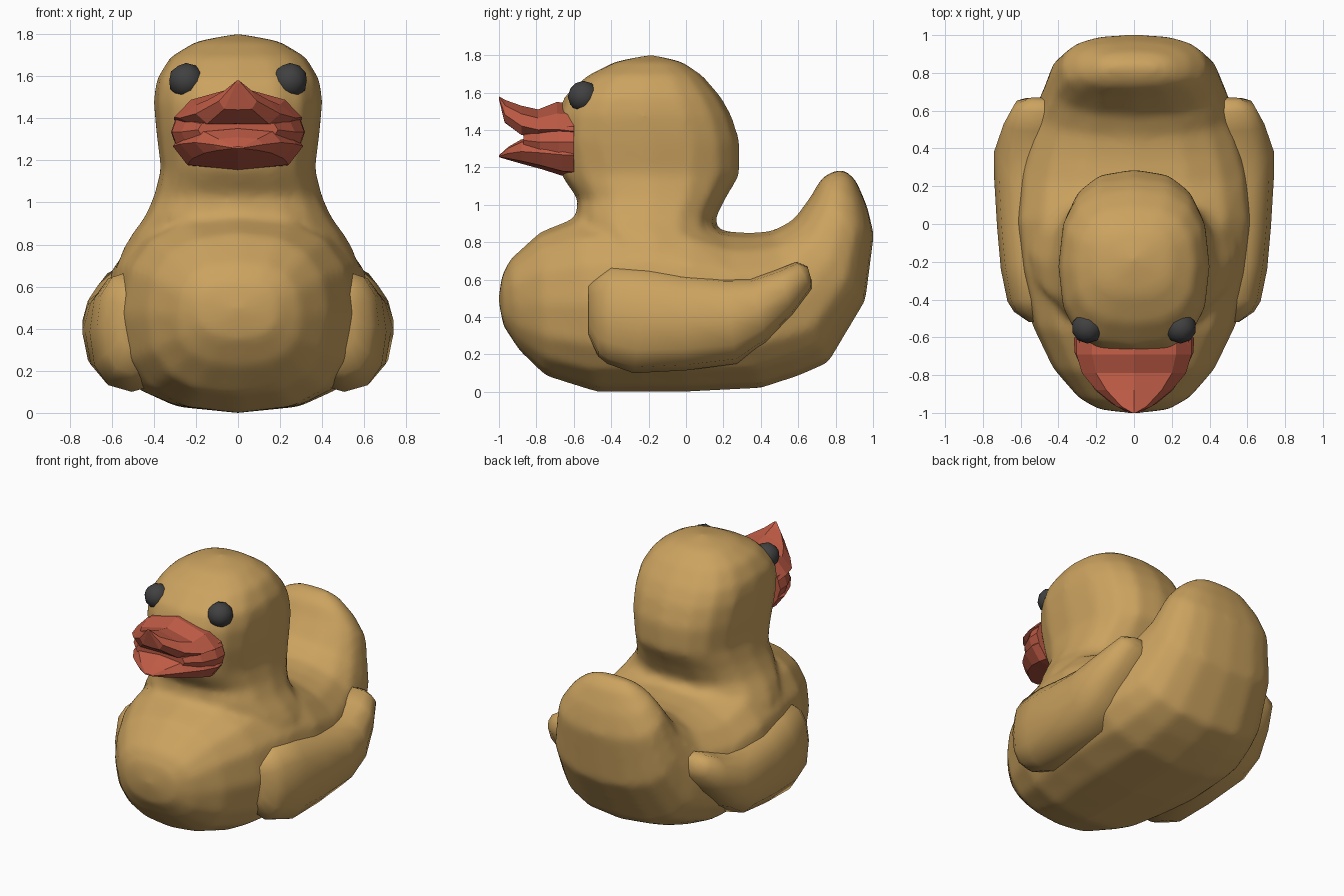
import bpy, bmesh, math
from mathutils import Vector


def material(name, rgb):
    m = bpy.data.materials.new(name)
    m.diffuse_color = (*rgb, 1)
    return m


GOLD = material("golden_yellow", (0.60, 0.365, 0.115))
RED = material("beak_red", (0.52, 0.105, 0.06))
DARK = material("eye_dark", (0.052, 0.052, 0.052))


def spow(v, e):
    return math.copysign(abs(v) ** (2 / e), v)


def finish(name, bm, mat, smooth):
    bmesh.ops.remove_doubles(bm, verts=bm.verts, dist=0.0005)
    bmesh.ops.recalc_face_normals(bm, faces=bm.faces)
    me = bpy.data.meshes.new(name)
    for f in bm.faces:
        f.smooth = smooth
    bm.to_mesh(me)
    bm.free()
    me.materials.append(mat)
    ob = bpy.data.objects.new(name, me)
    bpy.context.collection.objects.link(ob)
    return ob


def loft(name, rings, mat, n=16, e=2.3, cx=0.0, side=1, smooth=True):
    """Skin rings given as (y, z) of one end, (y, z) of the other end,
    half width in x, and skew (sides pulled towards the first end)."""
    bm = bmesh.new()
    loops = []
    for ay, az, by, bz, w, skew in rings:
        a, b = Vector((0, ay, az)), Vector((0, by, bz))
        c, h = (a + b) / 2, (b - a) / 2
        loop = []
        for i in range(n):
            t = 2 * math.pi * i / n
            s, k = spow(math.sin(t), e), spow(math.cos(t), e)
            p = c + h * (k - skew * abs(s))
            loop.append(bm.verts.new((side * (cx + w * s), p.y, p.z)))
        loops.append(loop)
    for p, q in zip(loops, loops[1:]):
        for i in range(n):
            j = (i + 1) % n
            bm.faces.new((p[i], p[j], q[j], q[i]))
    bm.faces.new(loops[0])
    bm.faces.new(loops[-1])
    return finish(name, bm, mat, smooth)


# Body with upturned tail: bottom point, top point, half width, skew
body = loft("body", [
    (-0.998, 0.46, -1.002, 0.50, 0.04, 0),
    (-0.975, 0.35, -0.985, 0.62, 0.19, 0),
    (-0.89, 0.22, -0.94, 0.71, 0.30, 0),
    (-0.75, 0.085, -0.78, 0.855, 0.43, 0),
    (-0.48, 0.00, -0.57, 0.94, 0.545, 0),
    (-0.25, 0.00, -0.25, 0.97, 0.61, 0),
    (0.00, 0.00, 0.02, 0.94, 0.64, 0),
    (0.40, 0.02, 0.20, 0.86, 0.62, 0),
    (0.60, 0.085, 0.34, 0.85, 0.575, 0),
    (0.76, 0.155, 0.46, 0.86, 0.525, 0),
    (0.96, 0.49, 0.575, 0.92, 0.455, 0),
    (1.005, 0.84, 0.67, 1.05, 0.385, 0),
    (0.97, 0.99, 0.715, 1.13, 0.30, 0),
    (0.91, 1.13, 0.755, 1.165, 0.20, 0),
    (0.85, 1.185, 0.81, 1.185, 0.11, 0),
], GOLD, e=2.45)

# Head and flared neck: height, front, back, half width
profile = [
    (0.70, -0.42, 0.14, 0.56), (0.77, -0.47, 0.14, 0.555),
    (0.85, -0.54, 0.155, 0.505),
    (0.93, -0.59, 0.16, 0.445), (1.03, -0.58, 0.21, 0.40),
    (1.16, -0.67, 0.287, 0.367), (1.34, -0.70, 0.288, 0.39),
    (1.48, -0.69, 0.243, 0.402), (1.58, -0.65, 0.185, 0.39),
    (1.69, -0.53, 0.09, 0.325), (1.765, -0.38, -0.02, 0.20),
    (1.80, -0.21, -0.17, 0.02)]
head = loft("head", [(f, z, b, z, w, 0) for z, f, b, w in profile], GOLD, e=2.55)

# Fuse head and body into one soft skin
with bpy.context.temp_override(active_object=body, object=body,
                               selected_objects=[body, head],
                               selected_editable_objects=[body, head]):
    bpy.ops.object.join()
fuse = body.modifiers.new("fuse", 'REMESH')
fuse.mode = 'VOXEL'
fuse.voxel_size = 0.025
fuse.use_smooth_shade = True
soften = body.modifiers.new("soften", 'SMOOTH')
soften.factor = 0.5
soften.iterations = 8

# Wings, mirrored
wing = [
    (-0.52, 0.30, -0.52, 0.58, 0.05, 0),
    (-0.47, 0.19, -0.46, 0.63, 0.13, 0),
    (-0.42, 0.15, -0.40, 0.675, 0.165, 0),
    (-0.28, 0.10, -0.20, 0.67, 0.20, 0),
    (0.00, 0.115, -0.03, 0.64, 0.22, 0),
    (0.27, 0.15, 0.20, 0.615, 0.235, 0),
    (0.43, 0.26, 0.34, 0.61, 0.235, 0),
    (0.57, 0.41, 0.49, 0.655, 0.185, 0),
    (0.67, 0.55, 0.59, 0.695, 0.13, 0),
    (0.67, 0.60, 0.65, 0.67, 0.06, 0)]
for label, side in (("right", 1), ("left", -1)):
    loft(label + "_wing", wing, GOLD, n=12, e=2.4, cx=0.505, side=side)

    # Eyes
    bm = bmesh.new()
    bmesh.ops.create_icosphere(bm, subdivisions=2, radius=0.085)
    bmesh.ops.translate(bm, verts=bm.verts, vec=(side * 0.246, -0.548, 1.578))
    finish(label + "_eye", bm, DARK, True)

# Upper bill, lower bill and the cheek that joins them
loft("upper_bill", [
    (-0.60, 1.33, -0.60, 1.54, 0.305, 0.4),
    (-0.69, 1.355, -0.69, 1.55, 0.305, 0.5),
    (-0.79, 1.365, -0.79, 1.51, 0.275, 0.5),
    (-0.88, 1.375, -0.88, 1.53, 0.20, 0.4),
    (-0.97, 1.44, -0.965, 1.56, 0.09, 0.3),
    (-1.0, 1.565, -1.0, 1.58, 0.01, 0),
], RED, n=8, e=2.2, smooth=False)
loft("lower_bill", [
    (-0.60, 1.15, -0.60, 1.385, 0.30, 0),
    (-0.66, 1.155, -0.66, 1.38, 0.31, 0),
    (-0.77, 1.19, -0.77, 1.365, 0.275, 0),
    (-0.88, 1.22, -0.88, 1.35, 0.205, 0),
    (-0.95, 1.24, -0.95, 1.31, 0.12, 0),
    (-1.0, 1.255, -1.0, 1.265, 0.03, 0),
], RED, n=8, e=2.8, smooth=False)
loft("bill_cheek", [
    (-0.60, 1.20, -0.60, 1.47, 0.318, 0),
    (-0.68, 1.21, -0.68, 1.46, 0.315, 0),
    (-0.78, 1.25, -0.78, 1.42, 0.27, 0),
    (-0.87, 1.30, -0.87, 1.39, 0.19, 0),
], RED, n=12, e=3, smooth=False)
